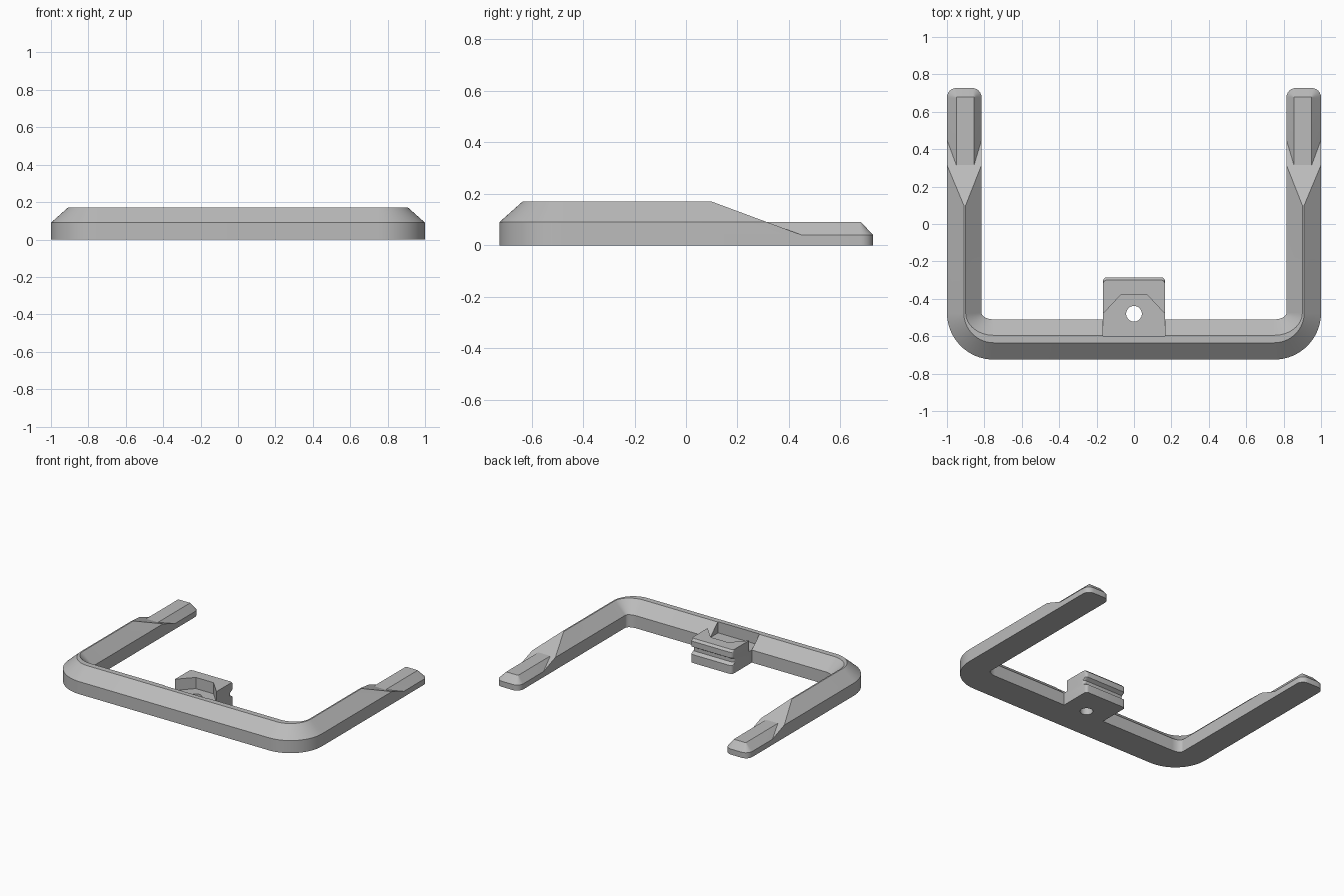
import bpy, bmesh
from math import sin, cos, pi, radians
from mathutils import Vector

cube = bpy.data.objects.get("Cube")
if cube:
    bpy.data.objects.remove(cube)

grey = bpy.data.materials.new("mid_grey")
grey.use_nodes = True
colour = (0.5, 0.5, 0.5, 1)
grey.diffuse_color = colour
grey.node_tree.nodes["Principled BSDF"].inputs["Base Color"].default_value = colour


def loft(name, loops, cut=None):
    """Join equal closed loops into a capped solid, optionally trimmed by a plane."""
    bm = bmesh.new()
    rings = [[bm.verts.new(p) for p in loop] for loop in loops]
    n = len(rings[0])
    for a, b in zip(rings, rings[1:]):
        for i in range(n):
            j = (i + 1) % n
            bm.faces.new((a[i], a[j], b[j], b[i]))
    bm.faces.new(rings[0][::-1])
    bm.faces.new(rings[-1])
    if cut:
        bmesh.ops.bisect_plane(bm, geom=bm.verts[:] + bm.edges[:] + bm.faces[:],
                               plane_co=cut[0], plane_no=cut[1], clear_outer=True)
        bmesh.ops.holes_fill(bm, edges=[e for e in bm.edges if e.is_boundary], sides=0)
    bmesh.ops.recalc_face_normals(bm, faces=bm.faces[:])
    mesh = bpy.data.meshes.new(name)
    bm.to_mesh(mesh)
    bm.free()
    mesh.materials.append(grey)
    obj = bpy.data.objects.new(name, mesh)
    bpy.context.collection.objects.link(obj)
    return obj


def round_back(x0, x1, y0, y1, r, z, steps=6):
    """Rectangle outline whose two back corners are rounded."""
    pts = [(x0, y0, z), (x1, y0, z)]
    for cx, start in ((x1 - r, 0), (x0 + r, pi / 2)):
        for k in range(steps + 1):
            t = start + k * pi / 2 / steps
            pts.append((cx + r * cos(t), y1 - r + r * sin(t), z))
    return pts


def combine(target, tool, operation):
    mod = target.modifiers.new(operation.lower(), "BOOLEAN")
    mod.operation, mod.object, mod.solver = operation, tool, "EXACT"
    bpy.context.view_layer.objects.active = target
    bpy.ops.object.modifier_apply(modifier=mod.name)
    bpy.data.objects.remove(tool)


# U-shaped frame: a chamfered section swept along both arms and corners
CX, CY, STEPS = 0.75, -0.475, 16
section = [(0.25, 0.25, 0), (0.25, 0.25, 0.09), (0.16, 0.16, 0.17),
           (0.15, 0.12, 0.17), (0.065, 0.035, 0.09), (0.065, 0.035, 0)]
half = [[(CX + rx, 0.7, z) for rx, ry, z in section]]
for k in range(STEPS + 1):
    t = k * pi / 2 / STEPS
    half.append([(CX + rx * cos(t), CY - ry * sin(t), z) for rx, ry, z in section])
mirrored = [[(-x, y, z) for x, y, z in ring] for ring in reversed(half)]
slope = (Vector((0, 0.1, 0.17)), Vector((0, 0.13, 0.35)))
frame = loft("frame", half + mirrored, slope)

# Low arm tips with chamfered rims
for side in (-1, 1):
    levels = [round_back(0.815, 1, 0.2, 0.727, 0.05, z) for z in (0, 0.04)]
    levels.append(round_back(0.855, 0.95, 0.2, 0.68, 0.004, 0.09))
    tip = loft("arm_tip", [[(side * x, y, z) for x, y, z in lp] for lp in levels])
    combine(frame, tip, "UNION")

# Centre mount with a groove across its back
back = [(-0.285, 0), (-0.285, 0.06), (-0.31, 0.075), (-0.31, 0.1),
        (-0.285, 0.115), (-0.285, 0.155), (-0.3, 0.17)]
mount = loft("mount", [round_back(-0.165, 0.165, -0.605, y, 0.02, z) for y, z in back])
combine(frame, mount, "UNION")

# Pocket in the mount and screw hole through its floor
outline = [(-0.165, -0.6), (0.165, -0.6), (0.165, -0.48),
           (0.07, -0.378), (-0.07, -0.378), (-0.165, -0.48)]
pocket = loft("pocket", [[(x * 1.001, y, z) for x, y in outline] for z in (0.09, 0.3)])
combine(frame, pocket, "DIFFERENCE")
circle = [(0.042 * cos(k * pi / 16), -0.48 + 0.042 * sin(k * pi / 16)) for k in range(32)]
hole = loft("hole", [[(x, y, z) for x, y in circle] for z in (-0.1, 0.3)])
combine(frame, hole, "DIFFERENCE")

# Smooth the rounded corners, keep the chamfers crisp
bpy.ops.object.select_all(action="DESELECT")
frame.select_set(True)
bpy.context.view_layer.objects.active = frame
bpy.ops.object.shade_smooth_by_angle(angle=radians(20))
